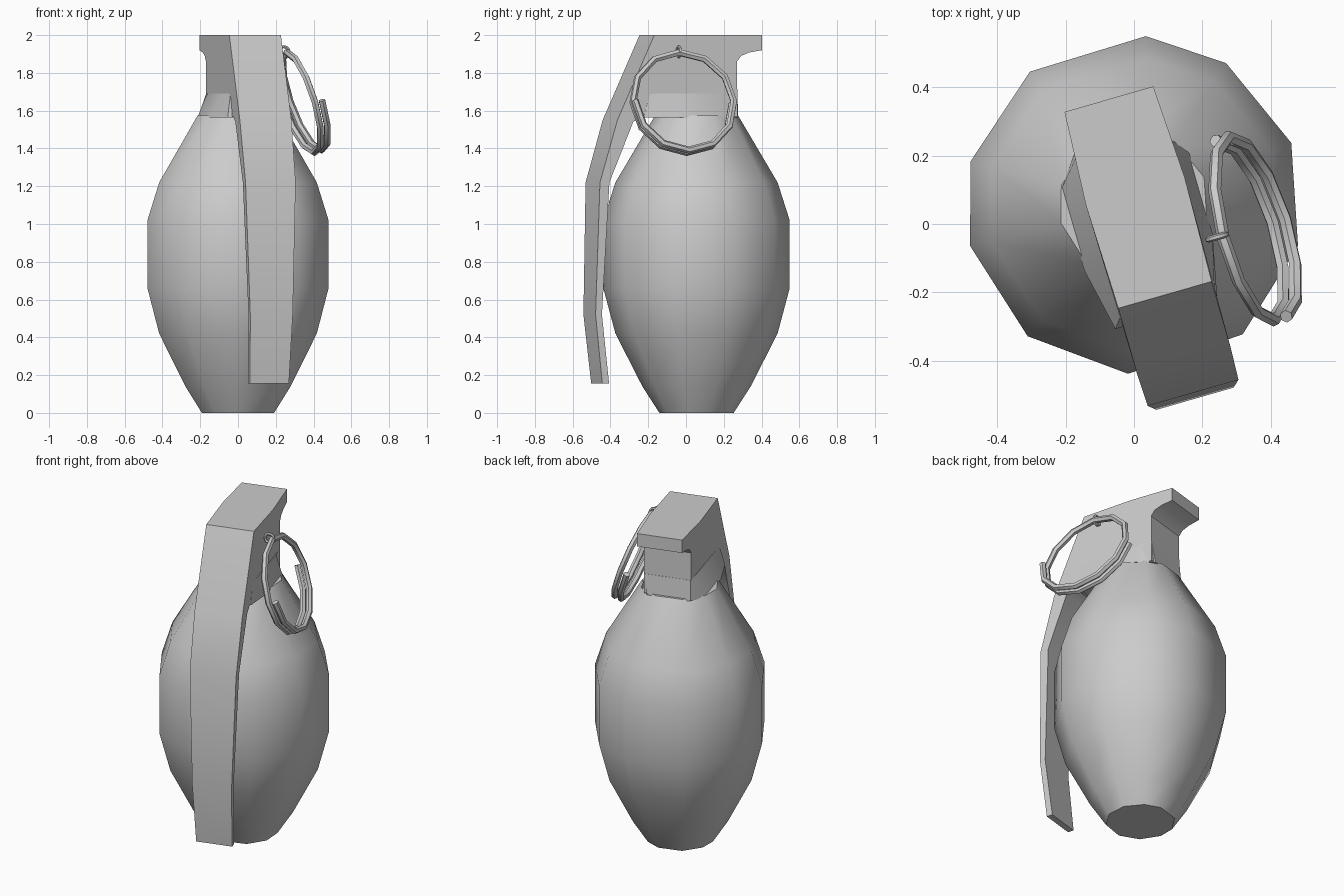
import bpy, bmesh, math
from mathutils import Vector

if "Cube" in bpy.data.objects:
    bpy.data.objects.remove(bpy.data.objects["Cube"])

TURN = math.radians(16)          # cap, lever and pull ring are turned about z
C, S = math.cos(TURN), math.sin(TURN)


def local(u, f, z):
    """u = across the lever, f = toward the lever side, z = up."""
    return Vector((u * C + f * S, u * S - f * C, z))


def make(name, verts, faces, angle=30):
    mesh = bpy.data.meshes.new(name)
    mesh.from_pydata([tuple(v) for v in verts], [], faces)
    bm = bmesh.new()
    bm.from_mesh(mesh)
    bmesh.ops.recalc_face_normals(bm, faces=bm.faces)
    bm.to_mesh(mesh)
    bm.free()
    obj = bpy.data.objects.new(name, mesh)
    bpy.context.collection.objects.link(obj)
    smooth(obj, angle)
    return obj


def smooth(obj, angle):
    bpy.ops.object.select_all(action='DESELECT')
    obj.select_set(True)
    bpy.context.view_layer.objects.active = obj
    bpy.ops.object.shade_smooth_by_angle(angle=math.radians(angle))


def loft(name, rings, angle=30):
    """Skin a stack of equal-length rings and cap both ends."""
    n = len(rings[0])
    faces = [(r * n + i, r * n + (i + 1) % n, (r + 1) * n + (i + 1) % n, (r + 1) * n + i)
             for r in range(len(rings) - 1) for i in range(n)]
    faces += [tuple(range(n)), tuple((len(rings) - 1) * n + i for i in range(n))]
    return make(name, [v for ring in rings for v in ring], faces, angle)


# Body: ten slightly uneven sides, lathe-like profile (radius, z)
sides = [21.5, 57, 86, 128, 165, 194, 231, 268, 310, 346]
profile = [(0.197, 0), (0.287, 0.14), (0.43, 0.42), (0.494, 0.66),
           (0.494, 1.02), (0.43, 1.22), (0.22, 1.575)]
loft("body", [[(r * math.cos(math.radians(a)), 0.056 + r * math.sin(math.radians(a)), z)
               for a in sides] for r, z in profile], 45)

# Cap and lever: one side profile (f, z, half width) given thickness across
outline = [(-0.371, 2.0, 0.135), (-0.371, 1.92, 0.135), (-0.30, 1.908, 0.138),
           (-0.255, 1.89, 0.14), (-0.232, 1.86, 0.14), (-0.235, 1.57, 0.14),
           (0.30, 1.57, 0.142), (0.34, 1.54, 0.142), (0.47, 1.22, 0.138),
           (0.505, 0.52, 0.117), (0.463, 0.155, 0.107), (0.50, 0.155, 0.107),
           (0.54, 0.52, 0.117), (0.522, 1.22, 0.138), (0.427, 1.55, 0.142),
           (0.224, 2.0, 0.142), (-0.09, 2.0, 0.15)]
loft("cap_and_lever", [[local(0.03 + side * w, f, z) for f, z, w in outline]
                       for side in (-1, 1)], 35)

# Collar: flares from the cap to the neck of the body
def collar_ring(half, center, z):
    pts = [(w, f) for w, f in half] + [(-w, f) for w, f in reversed(half)]
    return [local(center + u, f, z) for u, f in pts]

loft("collar", [
    collar_ring([(0.13, -0.245), (0.195, -0.155), (0.195, 0.09), (0.155, 0.28)], 0.018, 1.565),
    collar_ring([(0.138, -0.235), (0.143, -0.155), (0.143, 0.09), (0.143, 0.25)], 0.03, 1.69)])

# Pull ring: one and a half turns of wire, leaning outward at the bottom
lean = math.radians(18)
center = Vector((0.337, -0.015, 1.645))
front = local(0, 1, 0)
across = local(1, 0, 0)
up = Vector((0, 0, 1))
down = across * math.sin(lean) - up * math.cos(lean)
outward = across * math.cos(lean) + up * math.sin(lean)
STEPS = 18


def wire(name, points, radius, cyclic=False):
    curve = bpy.data.curves.new(name, 'CURVE')
    curve.dimensions = '3D'
    curve.bevel_depth = radius
    curve.bevel_resolution = 1
    curve.use_fill_caps = True
    spline = curve.splines.new('POLY')
    spline.points.add(len(points) - 1)
    for p, co in zip(spline.points, points):
        p.co = (*co, 1)
    spline.use_cyclic_u = cyclic
    obj = bpy.data.objects.new(name, curve)
    bpy.context.collection.objects.link(obj)
    bpy.ops.object.select_all(action='DESELECT')
    obj.select_set(True)
    bpy.context.view_layer.objects.active = obj
    bpy.ops.object.convert(target='MESH')
    smooth(bpy.context.view_layer.objects.active, 50)


path = []
for i in range(STEPS + 1):
    t = math.pi + 3 * math.pi * i / STEPS       # back -> bottom -> front -> top -> ... -> front
    offset = -0.025 + 0.06 * i / STEPS
    path.append(center + 0.275 * (front * math.cos(t) - down * math.sin(t)) + outward * offset)
wire("pull_ring", path, 0.019)

# Small eyelet holding the ring to the cap
eye = Vector((0.243, -0.038, 1.912))
wire("pin_eyelet", [eye + 0.027 * (across * math.cos(a) + up * math.sin(a))
                    for a in (2 * math.pi * k / 12 for k in range(12))], 0.009, True)
